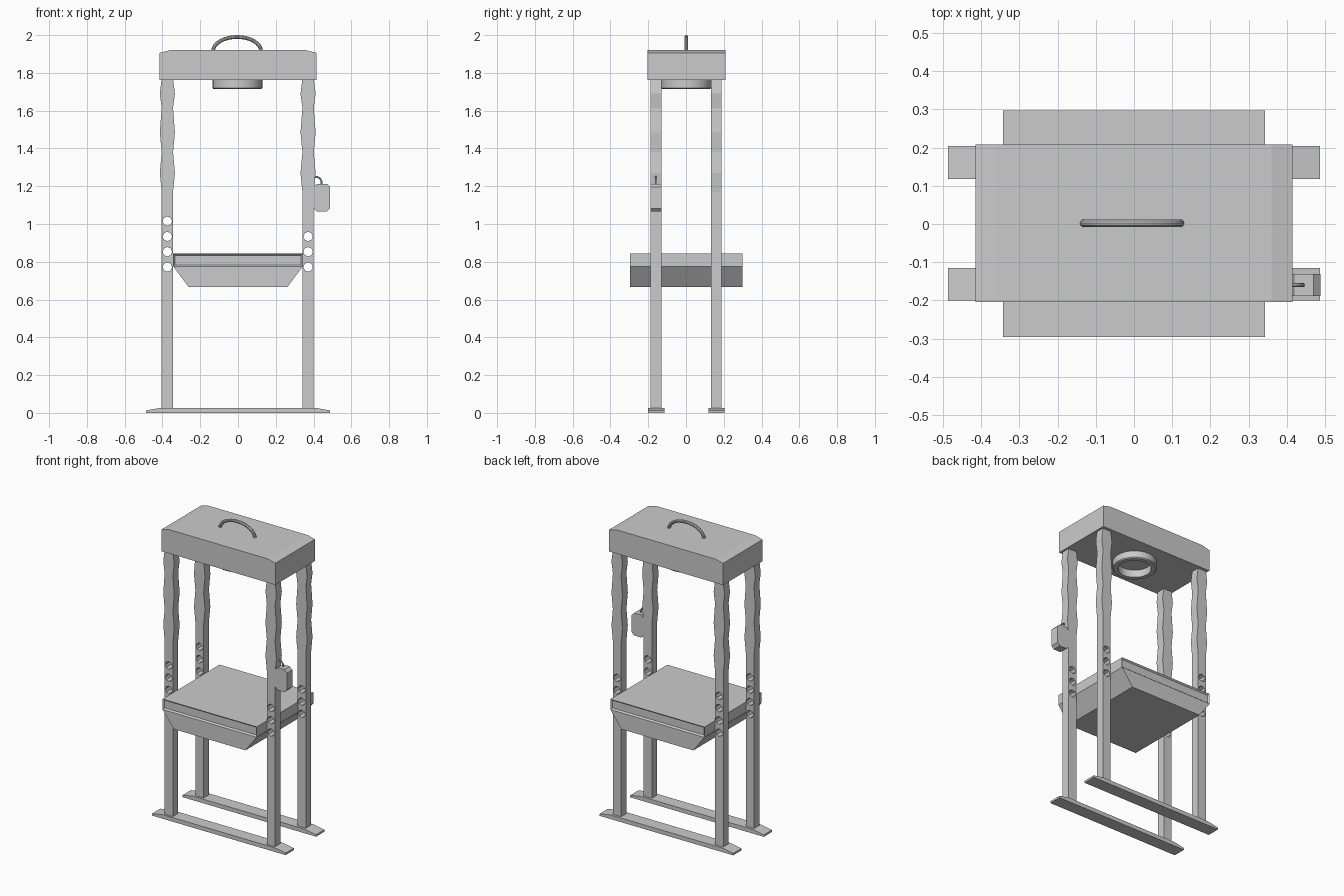
import bpy, bmesh, math
from mathutils import Vector

if "Cube" in bpy.data.objects:
    bpy.data.objects.remove(bpy.data.objects["Cube"])


def finish(bm, name):
    bmesh.ops.recalc_face_normals(bm, faces=bm.faces)
    me = bpy.data.meshes.new(name)
    bm.to_mesh(me)
    bm.free()
    ob = bpy.data.objects.new(name, me)
    bpy.context.collection.objects.link(ob)
    return ob


def prism(name, profile, y0, y1):
    """Extrude an x-z outline from y0 to y1."""
    bm = bmesh.new()
    f = bm.faces.new([bm.verts.new((x, y0, z)) for x, z in profile])
    ext = bmesh.ops.extrude_face_region(bm, geom=[f])
    vs = [g for g in ext["geom"] if isinstance(g, bmesh.types.BMVert)]
    bmesh.ops.translate(bm, verts=vs, vec=(0, y1 - y0, 0))
    return finish(bm, name)


def mirrored(half):
    """Complete a right-hand outline (bottom to top) about x = 0."""
    return half + [(-x, z) for x, z in reversed(half)]


def smooth(ob):
    for o in bpy.context.selected_objects:
        o.select_set(False)
    bpy.context.view_layer.objects.active = ob
    ob.select_set(True)
    bpy.ops.object.shade_smooth_by_angle(angle=math.radians(35))


def tube(name, points, radius, sides=10):
    """Sweep a round section along a path lying in an x-z plane."""
    bm = bmesh.new()
    pts = [Vector(p) for p in points]
    rings = []
    for i, p in enumerate(pts):
        t = (pts[min(i + 1, len(pts) - 1)] - pts[max(i - 1, 0)]).normalized()
        side = Vector((0, 1, 0))
        n = t.cross(side)
        angs = [math.tau * k / sides for k in range(sides)]
        rings.append([bm.verts.new(p + radius * (math.cos(a) * n + math.sin(a) * side)) for a in angs])
    for a, b in zip(rings, rings[1:]):
        for k in range(sides):
            j = (k + 1) % sides
            bm.faces.new((a[k], a[j], b[j], b[k]))
    bm.faces.new(rings[0])
    bm.faces.new(rings[-1])
    ob = finish(bm, name)
    smooth(ob)
    return ob


# Feet with sloping ends
foot = mirrored([(0.487, 0), (0.487, 0.013), (0.41, 0.027)])
prism("front_foot", foot, -0.2, -0.115)
prism("back_foot", foot, 0.118, 0.204)

# Cutter for the pin holes
bm = bmesh.new()
for x in (-0.374, 0.371):
    for z in (0.772, 0.853, 0.934, 1.015):
        geo = bmesh.ops.create_cone(bm, cap_ends=True, segments=8, radius1=0.025, radius2=0.025, depth=1)
        for v in geo["verts"]:
            v.co = (x + v.co.x, v.co.z, z + v.co.y)
cutter = finish(bm, "hole_cutter")
cutter.hide_render = True
cutter.hide_set(True)

# Four posts, wavy in the upper part
half = [(0.03, 0.01), (0.03, 1.17), (0.04, 1.27), (0.03, 1.38), (0.04, 1.485),
        (0.03, 1.615), (0.04, 1.69), (0.03, 1.77)]
for side, x in (("left", -0.374), ("right", 0.371)):
    for end, y in (("front", -0.159), ("back", 0.161)):
        outline = [(x + px, pz) for px, pz in mirrored(half)]
        post = prism(f"{end}_{side}_post", outline, y - 0.028, y + 0.028)
        cut = post.modifiers.new("pin_holes", "BOOLEAN")
        cut.operation = "DIFFERENCE"
        cut.solver = "EXACT"
        cut.object = cutter

# Bed: tapered base and a top slab with recessed front and back faces
prism("bed_base", mirrored([(0.262, 0.667), (0.343, 0.775)]), -0.296, 0.298)
slab = prism("bed_slab", mirrored([(0.343, 0.775), (0.343, 0.843)]), -0.296, 0.298)
bm = bmesh.new()
bm.from_mesh(slab.data)
ends = [f for f in bm.faces if abs(f.normal.y) > 0.9]
bmesh.ops.inset_individual(bm, faces=ends, thickness=0.012, depth=-0.01)
bm.to_mesh(slab.data)
bm.free()

# Head with sloping top edges
prism("head", mirrored([(0.415, 1.763), (0.415, 1.906), (0.36, 1.92)]), -0.204, 0.208)

# Hollow ring under the head, spun from its section
bm = bmesh.new()
section = [(0.1, 1.765), (0.1, 1.714), (0.126, 1.714), (0.132, 1.72), (0.132, 1.765)]
loops = [[bm.verts.new((r * math.cos(math.tau * k / 32) - 0.003, r * math.sin(math.tau * k / 32) + 0.002, z))
          for k in range(32)] for r, z in section]
for i, a in enumerate(loops):
    b = loops[(i + 1) % len(loops)]
    for k in range(32):
        j = (k + 1) % 32
        bm.faces.new((a[k], a[j], b[j], b[k]))
smooth(finish(bm, "ram_ring"))

# Carrying handle
arc = [math.pi * i / 16 for i in range(17)]
tube("top_handle", [(-0.005 + 0.127 * math.cos(a), 0.002, 1.915 + 0.075 * math.sin(a)) for a in arc], 0.01)

# Control box with chamfered corners and its cable
c = 0.018
x0, x1, z0, z1 = 0.401, 0.488, 1.065, 1.213
prism("control_box", [(x0 + c, z0), (x1 - c, z0), (x1, z0 + c), (x1, z1 - c), (x1 - c, z1),
                      (x0 + c, z1), (x0, z1 - c), (x0, z0 + c)], -0.188, -0.131)
tube("control_cable", [(0.395, -0.16, 1.248), (0.418, -0.16, 1.25), (0.432, -0.16, 1.243),
                       (0.441, -0.16, 1.23), (0.443, -0.16, 1.205)], 0.005, 8)
